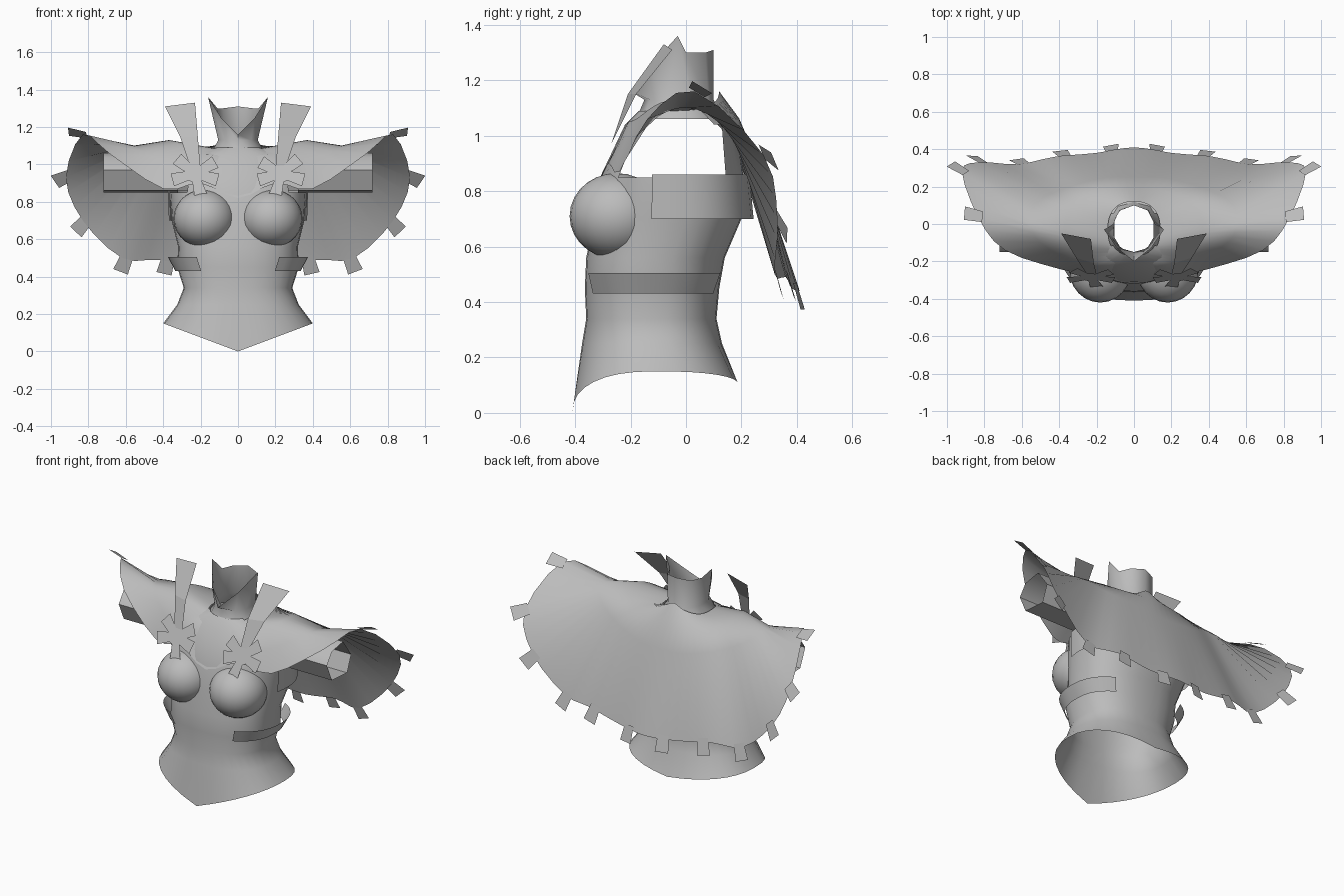
import bpy, bmesh, math
from mathutils import Vector as V

cube = bpy.data.objects.get("Cube")
if cube:
    bpy.data.objects.remove(cube)

grey = bpy.data.materials.new("plain_grey")
grey.use_nodes = True
tone = (0.5, 0.5, 0.5, 1)
grey.diffuse_color = tone
grey.node_tree.nodes["Principled BSDF"].inputs["Base Color"].default_value = tone


def build(name, verts, faces, smooth=True, drop=None):
    mesh = bpy.data.meshes.new(name)
    mesh.from_pydata([tuple(v) for v in verts], [], faces)
    bm = bmesh.new()
    bm.from_mesh(mesh)
    if drop:
        doomed = [f for f in bm.faces if drop(f.calc_center_median())]
        bmesh.ops.delete(bm, geom=doomed, context='FACES')
    bmesh.ops.recalc_face_normals(bm, faces=bm.faces)
    bm.to_mesh(mesh)
    bm.free()
    mesh.materials.append(grey)
    obj = bpy.data.objects.new(name, mesh)
    bpy.context.collection.objects.link(obj)
    if smooth:
        bpy.ops.object.select_all(action='DESELECT')
        obj.select_set(True)
        bpy.context.view_layer.objects.active = obj
        bpy.ops.object.shade_smooth_by_angle(angle=math.radians(50))
    return obj


def loft(name, rings, closed=True, smooth=True, drop=None):
    n = len(rings[0])
    verts = [p for ring in rings for p in ring]
    faces = [(r * n + i, r * n + (i + 1) % n, (r + 1) * n + (i + 1) % n, (r + 1) * n + i)
             for r in range(len(rings) - 1) for i in range(n if closed else n - 1)]
    return build(name, verts, faces, smooth, drop)


def mirror_ring(half):
    # half runs from the back centre to the front centre
    half = [V(p) for p in half]
    return half + [V((-p.x, p.y, p.z)) for p in half[-2:0:-1]]


def sample(ring, t):
    # smooth closed curve through the ring points
    n, i = len(ring), math.floor(t)
    a, b, c, d = (ring[(i + k) % n] for k in (-1, 0, 1, 2))
    u = t - i
    return b + (c - a) * (u / 2) + (a * 2 - b * 5 + c * 4 - d) * (u * u / 2) \
        + (b * 3 - a - c * 3 + d) * (u ** 3 / 2)


def refine(ring, k=3):
    return [sample(ring, i / k) for i in range(len(ring) * k)]


def arc(w, front, back, z, start=0, end=2, n=32, dip_front=0, dip_back=0):
    # oval from the back (0) round the left side (half) to the front (1)
    pts = []
    for i in range(n):
        a = math.pi * (start + (end - start) * i / (n if end - start == 2 else n - 1))
        s, c = math.sin(a), math.cos(a)
        x = w * math.copysign(abs(s) ** 0.85, s)
        y = (front + back) / 2 + (back - front) / 2 * math.copysign(abs(c) ** 0.85, c)
        dip = dip_front if c < 0 else dip_back
        pts.append(V((x, y, z - dip * (1 - abs(x) / w))))
    return pts


def mirrored(name, points, faces):
    for side, s in (("left", 1), ("right", -1)):
        build(f"{side}_{name}", [(s * x, y, z) for x, y, z in points], faces, False)


# Torso shell with open arm holes and a pointed hem
torso = [arc(0.40, -0.41, 0.19, 0.15, dip_front=0.15, dip_back=0.05)]
torso += [arc(*r) for r in (
    (0.325, -0.375, 0.13, 0.25), (0.29, -0.36, 0.11, 0.34), (0.325, -0.365, 0.12, 0.45),
    (0.32, -0.36, 0.14, 0.56), (0.355, -0.33, 0.2, 0.7), (0.365, -0.31, 0.21, 0.85),
    (0.33, -0.22, 0.18, 1.04), (0.13, -0.17, 0.11, 1.09))]
loft("torso", torso, drop=lambda c: c.z > 0.85 and abs(c.x) > 0.2 and -0.2 < c.y < 0.14)

# Rounded bust cups
for side, s in (("left", 1), ("right", -1)):
    bpy.ops.mesh.primitive_uv_sphere_add(segments=24, ring_count=14, location=(s * 0.18, -0.25, 0.71))
    cup = bpy.context.object
    cup.name = side + "_bust_cup"
    cup.scale = (0.165, 0.17, 0.155)
    cup.data.materials.append(grey)
    bpy.ops.object.shade_smooth_by_angle()

# Flared waist bands and short back panel
for side, a, b in (("left", 0.2, 0.82), ("right", 1.18, 1.8)):
    loft(side + "_waist_band", [arc(0.335, -0.37, 0.14, 0.43, a, b, 14),
                                arc(0.375, -0.39, 0.17, 0.505, a, b, 14)], closed=False)
loft("back_panel", [arc(0.37, -0.32, 0.245, 0.7, -0.58, 0.58, 20),
                    arc(0.375, -0.31, 0.23, 0.86, -0.58, 0.58, 20)], closed=False)

# Six sided open sleeves
cuff = ((-0.15, 0.97), (-0.1, 0.86), (0.05, 0.85), (0.09, 0.95), (0.01, 1.06), (-0.1, 1.04))
for side, s in (("left", 1), ("right", -1)):
    loft(side + "_sleeve", [[V((s * x, y, z)) for y, z in cuff] for x in (0.32, 0.72)])

# Neck and winged collar
wing = mirror_ring([(0, 0.1, 1.31), (0.08, 0.07, 1.3), (0.11, 0, 1.3),
                    (0.16, -0.03, 1.36), (0.09, -0.13, 1.25), (0, -0.2, 1.16)])
necks = [arc(w, f, b, z, n=10) for w, f, b, z in (
    (0.15, -0.18, 0.13, 1.06), (0.11, -0.15, 0.1, 1.13))]
loft("collar", necks + [wing])

# Shoulder cape, from the neckline out to the wavy hem
hem = mirror_ring([(0, 0.41, 0.44), (0.2, 0.38, 0.45), (0.42, 0.36, 0.49), (0.62, 0.32, 0.5),
                   (0.83, 0.33, 0.7), (0.92, 0.28, 0.93), (0.83, 0.03, 1.16),
                   (0.69, -0.14, 1.06), (0.4, -0.24, 0.87), (0.2, -0.28, 0.9), (0, -0.32, 0.82)])
ridge = mirror_ring([(0, 0.25, 0.92), (0.14, 0.25, 0.93), (0.28, 0.22, 0.96), (0.4, 0.18, 1),
                     (0.5, 0.13, 1.05), (0.55, 0.06, 1.09), (0.55, -0.02, 1.1),
                     (0.5, -0.1, 1.07), (0.34, -0.2, 0.99), (0.18, -0.24, 0.98), (0, -0.25, 0.94)])
neckline = arc(0.14, -0.18, 0.12, 1.09, n=20, dip_front=0.06, dip_back=-0.07)
shoulder = [a.lerp(b, 0.55) + V((0, 0, 0.035)) for a, b in zip(neckline, ridge)]
loft("cape", [refine(r) for r in (neckline, shoulder, ridge, hem)])

# Flat tabs along the hem
for number, t in enumerate((0.6, 1.8, 2.9, 3.95, 5, 5.95), 1):
    p = sample(hem, t)
    out = (p - sample(ridge, t)).normalized()
    along = sample(hem, t + 0.1) - sample(hem, t - 0.1)
    along = (along - out * along.dot(out)).normalized() * 0.042
    lift = out.cross(along).normalized() * 0.006
    if lift.y < 0:
        lift = -lift
    base, tip = p - out * 0.025 + lift, p + out * 0.075 + lift
    mirrored(f"hem_tab_{number}", [base - along * 0.8, base + along * 0.8, tip + along, tip - along],
             [(0, 1, 2, 3)])

# Star shaped bows on the chest
star = []
for angle in (-105, -15, 40, 150, 195):
    a = math.radians(angle)
    d, w = V((math.cos(a), math.sin(a))), V((-math.sin(a), math.cos(a)))
    star += [d * 0.04 - w * 0.025, d * 0.125 - w * 0.035, d * 0.125 + w * 0.035, d * 0.04 + w * 0.025]
mirrored("chest_bow", [(0.23 + p.x, -0.285 + p.y * 0.45, 0.95 + p.y) for p in star],
         [tuple(range(len(star)))])

# Upright tapering ribbons above the bows
mirrored("ribbon", [(0.2, -0.27, 0.97), (0.25, -0.27, 0.97), (0.31, -0.18, 1.15),
                    (0.215, -0.21, 1.15), (0.39, -0.05, 1.31), (0.23, -0.08, 1.33)],
         [(0, 1, 2, 3), (3, 2, 4, 5)])
